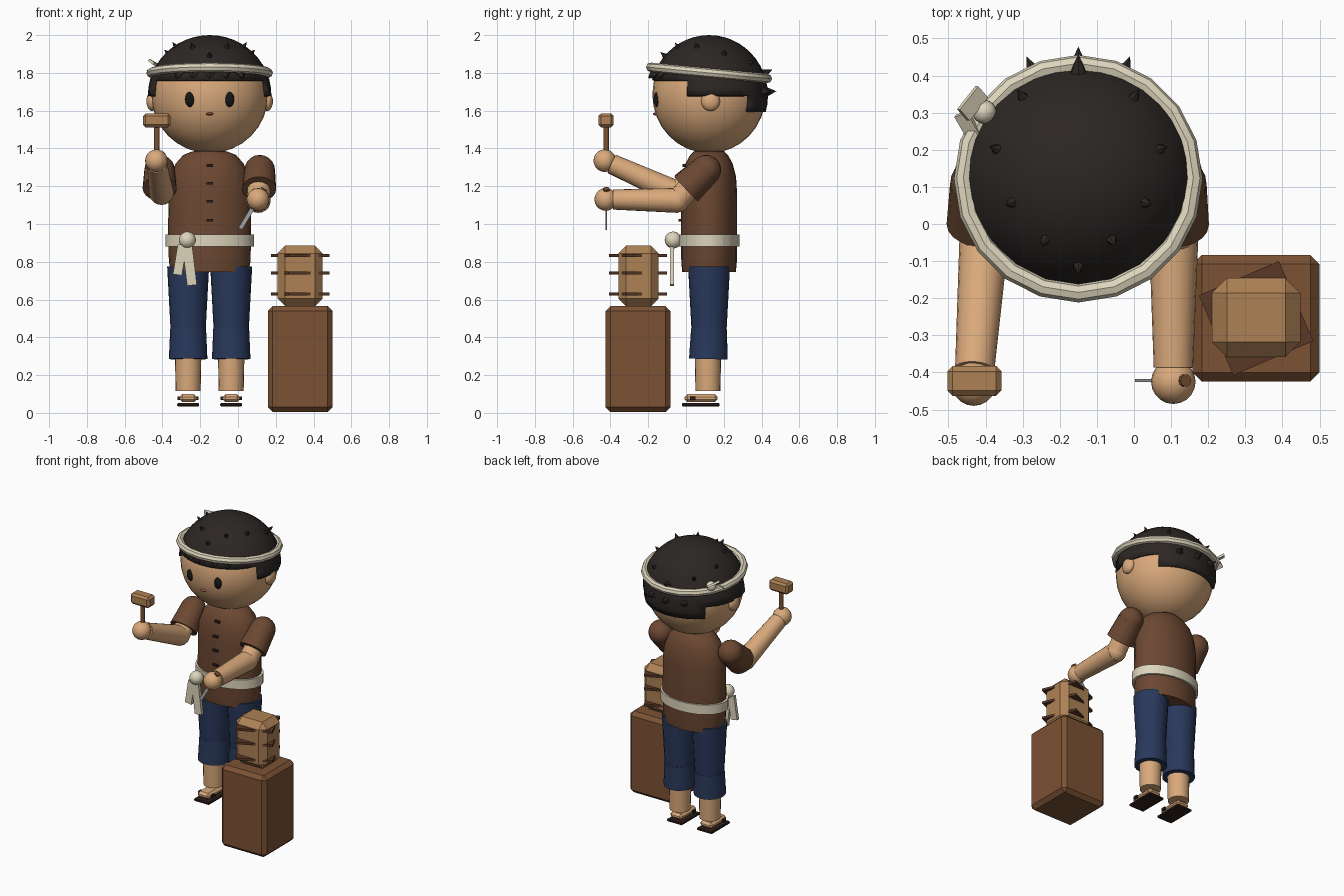
import bpy, bmesh, math
from mathutils import Vector, Matrix

if "Cube" in bpy.data.objects:
    bpy.data.objects.remove(bpy.data.objects["Cube"])

CX, CY = -0.15, 0.122          # figure axis
PI = math.pi


def mat(name, *c):
    m = bpy.data.materials.new(name)
    m.diffuse_color = (*c, 1)
    m.use_nodes = True
    m.node_tree.nodes["Principled BSDF"].inputs["Base Color"].default_value = m.diffuse_color
    return m


SKIN = mat("skin", .70, .40, .20)
TUNIC = mat("tunic_cloth", .15, .065, .032)
NAVY = mat("navy_cloth", .022, .04, .105)
HAIR = mat("hair", .025, .02, .018)
CREAM = mat("cream_cloth", .72, .66, .50)
OAK = mat("light_wood", .42, .22, .09)
WALNUT = mat("dark_wood", .20, .085, .035)
BARK = mat("carved_wood", .10, .04, .02)
SOLE = mat("sole", .03, .014, .011)
BLACK = mat("eye_black", .008, .008, .008)
LIP = mat("lip", .35, .09, .06)
STEEL = mat("steel", .35, .36, .38)


def finish(name, bm, m, smooth=True):
    bmesh.ops.recalc_face_normals(bm, faces=bm.faces)
    me = bpy.data.meshes.new(name)
    bm.to_mesh(me)
    bm.free()
    me.materials.append(m)
    if smooth:
        me.shade_smooth()
        me.set_sharp_from_angle(angle=math.radians(35))
    ob = bpy.data.objects.new(name, me)
    bpy.context.collection.objects.link(ob)
    return ob


def ball(name, c, r, m, seg=20):
    r = (r, r, r) if isinstance(r, (int, float)) else r
    bm = bmesh.new()
    bmesh.ops.create_uvsphere(bm, u_segments=seg, v_segments=seg // 2, radius=1,
                              matrix=Matrix.Translation(c) @ Matrix.Diagonal((*r, 1)))
    return finish(name, bm, m)


def rod(name, a, b, r1, r2, m, seg=16):
    a, b = Vector(a), Vector(b)
    d = b - a
    M = Matrix.Translation((a + b) / 2) @ d.to_track_quat('Z', 'Y').to_matrix().to_4x4()
    bm = bmesh.new()
    bmesh.ops.create_cone(bm, cap_ends=True, segments=seg, radius1=r1, radius2=r2,
                          depth=d.length, matrix=M)
    return finish(name, bm, m, seg > 8)


def box(name, c, size, m, bevel=0, rot=Matrix()):
    bm = bmesh.new()
    bmesh.ops.create_cube(bm, size=1, matrix=Matrix.Diagonal((*size, 1)))
    if bevel:
        bmesh.ops.bevel(bm, geom=bm.edges[:], offset=bevel, segments=1,
                        affect='EDGES', profile=.5)
    bm.transform(Matrix.Translation(c) @ rot)
    return finish(name, bm, m, False)


def loft(name, rings, m, seg=24):
    """Stack of ellipses (rx, ry, z) about the figure axis, capped."""
    bm = bmesh.new()
    loops = [[bm.verts.new((CX + rx * math.cos(2 * PI * i / seg),
                            CY + ry * math.sin(2 * PI * i / seg), z))
              for i in range(seg)] for rx, ry, z in rings]
    for a, b in zip(loops, loops[1:]):
        for i in range(seg):
            j = (i + 1) % seg
            bm.faces.new((a[i], a[j], b[j], b[i]))
    bm.faces.new(loops[0])
    bm.faces.new(loops[-1])
    return finish(name, bm, m)


# head, ears, face
ball("head", (CX, CY, 1.685), (.31, .30, .31), SKIN, 32)
for s in (-1, 1):
    ball("ear", (CX + s * .305, .13, 1.65), (.03, .05, .052), SKIN)
    ball("eye", (CX + s * .104, -.152, 1.66), (.026, .02, .041), BLACK, 16)
ball("mouth", (CX, -.163, 1.583), (.02, .012, .008), LIP, 12)

# hair: cap with a stepped lower edge
HC, HR = Vector((CX, CY, 1.68)), Vector((.327, .312, .32))


def on_hair(az, z):
    k = math.sqrt(max(0, 1 - ((z - HC.z) / HR.z) ** 2))
    return Vector((HC.x + HR.x * k * math.cos(az), HC.y + HR.y * k * math.sin(az), z))


def patch(bm, a0, a1, t0, t1, na, nt):
    g = [[bm.verts.new(on_hair(math.radians(a0 + (a1 - a0) * i / na),
                               HC.z + HR.z * math.cos(t0 + (t1 - t0) * j / nt)))
          for j in range(nt + 1)] for i in range(na + 1)]
    for i in range(na):
        for j in range(nt):
            bm.faces.new((g[i][j], g[i][j + 1], g[i + 1][j + 1], g[i + 1][j]))


T = [math.acos((z - HC.z) / HR.z) for z in (1.762, 1.677, 1.592)]
bm = bmesh.new()
patch(bm, 202, 338, 0, T[0], 12, 10)
for a0, a1, n in ((-22, 44, 6), (136, 202, 6), (44, 136, 8)):
    patch(bm, a0, a1, 0, T[0], n, 10)
    patch(bm, a0, a1, T[0], T[1], n, 2)
patch(bm, 44, 136, T[1], T[2], 8, 2)
bmesh.ops.remove_doubles(bm, verts=bm.verts, dist=.0005)
hair = finish("hair_cap", bm, HAIR)
sol = hair.modifiers.new("thickness", 'SOLIDIFY')
sol.thickness, sol.offset = .022, -1

# hair spikes on the crown, placed from above and mirrored
spots = [(0, -.235), (.09, -.165), (.18, -.065), (.22, .08), (.15, .22), (0, .29)]
for x, y in spots:
    for s in ((1, -1) if x else (1,)):
        n = Vector((s * x / HR.x, y / HR.y, 0))
        n.z = math.sqrt(max(.05, 1 - n.x ** 2 - n.y ** 2))
        p = HC + Vector((n.x * HR.x, n.y * HR.y, n.z * HR.z))
        L = .05 if y > .25 else .03
        rod("hair_spike", p - n * .012, p + n * L, .02 if L < .04 else .027, 0, HAIR, 6)
# nape spikes and fringe tufts
for a in (68, 90, 112):
    p = on_hair(math.radians(a), 1.70)
    d = (p - HC).normalized()
    rod("nape_spike", p - d * .015, p + d * .045, .03, 0, HAIR, 6)
for a in (238, 254, 270, 286, 302):
    p = on_hair(math.radians(a), 1.785)
    d = (p - HC).normalized()
    rod("fringe_tuft", p - d * .01 + Vector((0, 0, .02)),
        p + d * .026 - Vector((0, 0, .02)), .03, .004, HAIR, 4)

# headband: tilted ring with knot
bpy.ops.mesh.primitive_torus_add(major_segments=20, minor_segments=8, major_radius=.31,
                                 minor_radius=.025, location=(CX, CY, 1.80),
                                 rotation=(-.095, 0, 0))
band = bpy.context.object
band.name = "headband"
band.data.materials.append(CREAM)
band.data.shade_smooth()
band.data.set_sharp_from_angle(angle=math.radians(35))
ball("headband_knot", (-.403, .302, 1.815), .032, CREAM, 16)
box("headband_tail", (-.435, .325, 1.845), (.085, .045, .014), CREAM,
    rot=Matrix.Rotation(.9, 4, 'Z') @ Matrix.Rotation(.35, 4, 'Y') @ Matrix.Rotation(.5, 4, 'X'))
box("headband_tail", (-.445, .262, 1.805), (.085, .04, .014), CREAM,
    rot=Matrix.Rotation(-1.05, 4, 'Z') @ Matrix.Rotation(.3, 4, 'Y') @ Matrix.Rotation(.5, 4, 'X'))

# tunic, collar, belt
loft("tunic", [(.205, .142, .745), (.216, .147, .80), (.22, .149, .95), (.218, .148, 1.17),
               (.208, .143, 1.25), (.18, .125, 1.32), (.14, .10, 1.365), (.09, .08, 1.385)], TUNIC)
loft("collar", [(.085, .08, 1.36), (.08, .075, 1.42)], TUNIC)
loft("belt", [(.235, .16, .88), (.235, .16, .945)], CREAM)
for z, y in ((1.31, -.006), (1.215, -.024), (1.12, -.027), (1.02, -.028)):
    box("button", (CX, y, z), (.035, .025, .014), SOLE)
ball("belt_knot", (-.268, -.068, .915), .045, CREAM)
box("belt_tail", (-.308, -.075, .81), (.048, .022, .16), CREAM, rot=Matrix.Rotation(.16, 4, 'Y'))
box("belt_tail", (-.256, -.075, .78), (.052, .022, .21), CREAM, rot=Matrix.Rotation(-.12, 4, 'Y'))

# legs and sandals
for s in (-1, 1):
    x = CX + s * .114
    rod("trouser_thigh", (x, .122, .44), (x, .122, .775), .093, .111, NAVY, 20)
    rod("trouser_cuff", (x, .118, .285), (x, .122, .445), .102, .095, NAVY, 20)
    rod("shin", (x, .116, .115), (x, .116, .35), .066, .071, SKIN, 20)
    box("foot", (x, .08, .078), (.092, .175, .042), SKIN, .015)
    box("sandal_strap", (x, .035, .078), (.112, .03, .018), SOLE)
    box("sandal_sole", (x, .078, .043), (.116, .20, .018), SOLE, .005)

# arms: shoulder, elbow, hand
arms = [((.115, .105, 1.285), (.112, .0, 1.185), (.107, -.045, 1.125), (.106, -.425, 1.13)),
        ((-.415, .105, 1.285), (-.415, .0, 1.19), (-.405, -.055, 1.165), (-.432, -.43, 1.335))]
for sh, cuff, el, hand in arms:
    ball("shoulder", sh, .081, TUNIC)
    rod("sleeve", sh, cuff, .081, .09, TUNIC, 20)
    rod("upper_arm", sh, el, .062, .062, SKIN)
    ball("elbow", el, .064, SKIN)
    wrist = Vector(el).lerp(Vector(hand), .9)
    rod("forearm", el, wrist, .066, .053, SKIN, 20)
    ball("hand", hand, .06, SKIN)

# mallet and chisel
rod("mallet_handle", (-.43, -.422, 1.30), (-.43, -.422, 1.53), .015, .015, WALNUT, 12)
box("mallet_head", (-.43, -.423, 1.549), (.145, .08, .074), OAK, .014)
top, tip = Vector((.14, -.422, 1.188)), Vector((.012, -.422, .975))
mid = top.lerp(tip, .5)
rod("chisel_handle", top, mid, .017, .017, WALNUT, 10)
ang = math.atan2(top.x - tip.x, top.z - tip.z)
box("chisel_blade", mid.lerp(tip, .5), (.022, .008, (tip - mid).length), STEEL,
    rot=Matrix.Rotation(ang, 4, 'Y'))

# pedestal, carved block and its square rings
box("pedestal", (.329, -.254, .285), (.342, .342, .56), WALNUT, .025)
box("carved_block", (.329, -.252, .725), (.238, .212, .32), OAK, .04)
for z in (.63, .74, .833):
    bm = bmesh.new()
    bmesh.ops.create_cone(bm, cap_ends=True, segments=4, radius1=.166, radius2=.166, depth=.016,
                          matrix=Matrix.Translation((.329, -.254, z)))
    ang0 = math.atan2(bm.verts[0].co.y + .254, bm.verts[0].co.x - .329) if bm.verts.ensure_lookup_table() is None else 0
    bmesh.ops.rotate(bm, verts=bm.verts, cent=(.329, -.254, z),
                     matrix=Matrix.Rotation(-.38 - ang0, 3, 'Z'))
    finish("carved_ring", bm, BARK, False)
